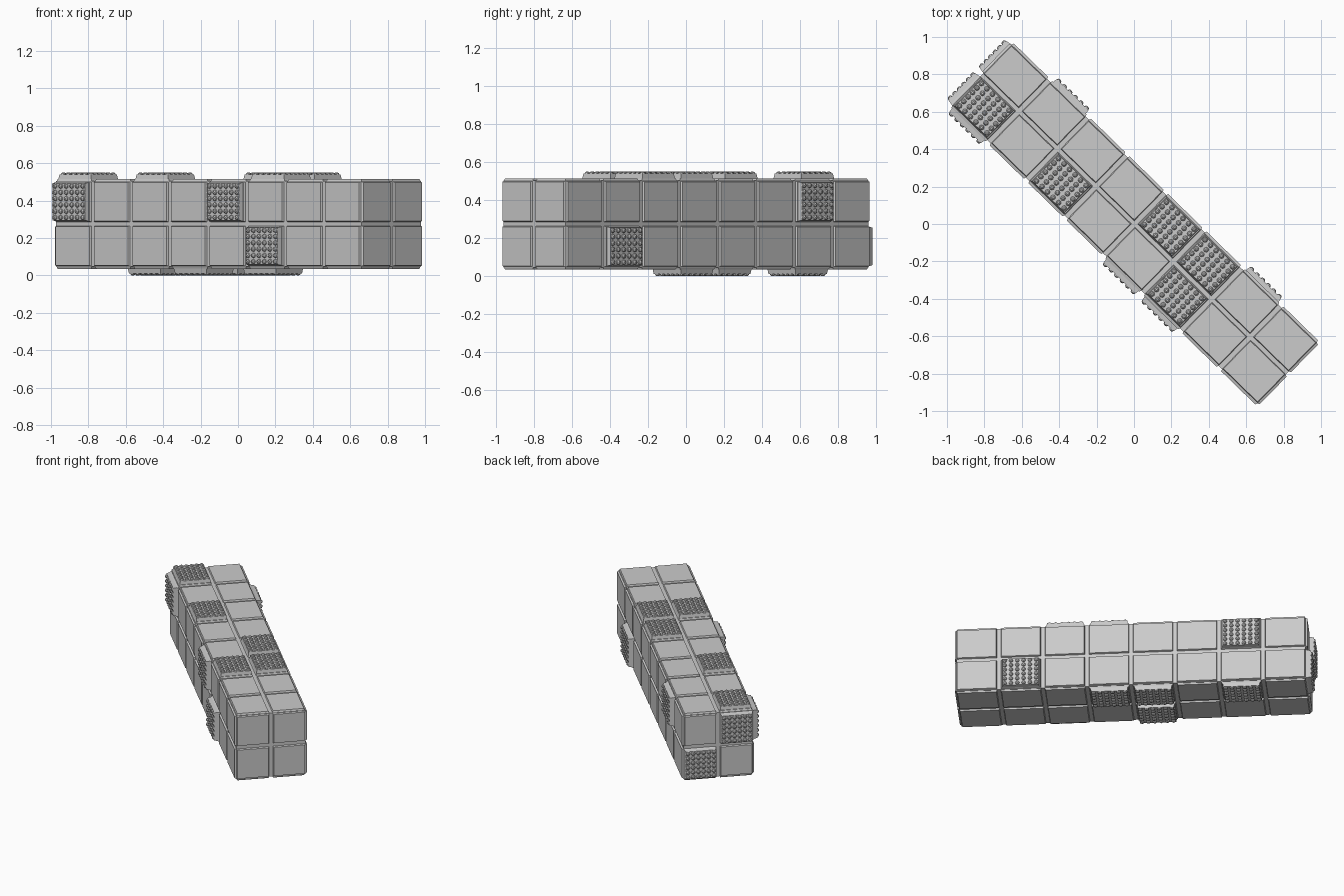
import bpy, bmesh, math
from mathutils import Vector, Matrix

if "Cube" in bpy.data.objects:
    bpy.data.objects.remove(bpy.data.objects["Cube"])

# Overall sizes: long block, 8 x 2 x 2 cells, turned in plan
L, H = 1.152, 0.24          # half length, half width/height to the panel faces
CORE = 0.011                # how far the core sits below the panel faces
CELL = 2 * L / 8
ROW = 0.12
TURN = Matrix.Translation((0.003, 0, 0.275)) @ Matrix.Rotation(math.radians(-44.3), 4, 'Z')

grey = bpy.data.materials.new("light grey")
grey.diffuse_color = (0.6, 0.6, 0.6, 1)
grey.use_nodes = True
grey.node_tree.nodes["Principled BSDF"].inputs["Base Color"].default_value = grey.diffuse_color

X, Y, Z = Vector((1, 0, 0)), Vector((0, 1, 0)), Vector((0, 0, 1))
# name: (normal, along, across, distance, columns, studded cells)
SIDES = {
    "front": (-Y, X, Z, H, 8, [(0, 1), (4, 1), (5, 0)]),
    "back": (Y, X, Z, H, 8, [(1, 1), (6, 0)]),
    "top": (Z, X, Y, H, 8, [(0, 0), (2, 0), (4, 1), (5, 1), (5, 0)]),
    "bottom": (-Z, X, Y, H, 8, [(1, 1), (3, 0), (3, 1), (4, 1)]),
    "left_end": (-X, Y, Z, L, 2, [(0, 1), (1, 0)]),
    "right_end": (X, Y, Z, L, 2, []),
}


def make_object(name, bm):
    bmesh.ops.recalc_face_normals(bm, faces=bm.faces[:])
    me = bpy.data.meshes.new(name)
    bm.to_mesh(me)
    bm.free()
    me.materials.append(grey)
    ob = bpy.data.objects.new(name, me)
    ob.matrix_world = TURN
    bpy.context.collection.objects.link(ob)
    return ob


def frustum(bm, c, n, a, b, ha, hb, depth, taper):
    """Tapered plate standing on c along the normal n."""
    rings = []
    for d, t in ((0, 0), (depth, taper)):
        rings.append([bm.verts.new(c + n * d + a * (sa * (ha - t)) + b * (sb * (hb - t)))
                      for sa, sb in ((-1, -1), (1, -1), (1, 1), (-1, 1))])
    bm.faces.new(rings[0])
    bm.faces.new(rings[1])
    for i in range(4):
        j = (i + 1) % 4
        bm.faces.new((rings[0][i], rings[0][j], rings[1][j], rings[1][i]))


def stud(bm, c, n, a, b, r, h):
    """Small low dome."""
    rings = [[bm.verts.new(c + n * (h * z) + (a * math.cos(k * math.pi / 4)
              + b * math.sin(k * math.pi / 4)) * (r * s)) for k in range(8)]
             for z, s in ((0, 1), (0.6, 0.85), (1, 0.4))]
    for lo, hi in zip(rings, rings[1:]):
        for i in range(8):
            j = (i + 1) % 8
            bm.faces.new((lo[i], lo[j], hi[j], hi[i]))
    bm.faces.new(rings[-1])


# Core block under the panels
bm = bmesh.new()
bmesh.ops.create_cube(bm, size=2)
bmesh.ops.scale(bm, vec=(L - CORE, H - CORE, H - CORE), verts=bm.verts[:])
make_object("core_block", bm)

for side, (n, a, b, dist, cols, studded) in SIDES.items():
    plain, raised = bmesh.new(), bmesh.new()
    step = CELL if cols == 8 else 2 * ROW
    half = step / 2 - 0.013
    for i in range(cols):
        for j in range(2):
            c = n * (dist - CORE) + a * ((i - (cols - 1) / 2) * step) + b * ((2 * j - 1) * ROW * 0.985)
            # plain panel in every cell
            frustum(plain, c, n, a, b, half, 0.107, CORE, 0.004)
            if (i, j) not in studded:
                continue
            # raised plate with a 6 x 6 grid of studs
            ha, hb = min(half, 0.124), 0.105
            frustum(raised, c, n, a, b, ha, hb, CORE + 0.024, 0.006)
            for p in range(6):
                for q in range(6):
                    pos = (c + n * (CORE + 0.024) + a * ((p - 2.5) / 2.5 * (ha - 0.021))
                           + b * ((q - 2.5) / 2.5 * (hb - 0.021)))
                    stud(raised, pos, n, a, b, 0.014, 0.011)
    make_object(side + "_panels", plain)
    if studded:
        make_object(side + "_studded_plates", raised)
    else:
        raised.free()
